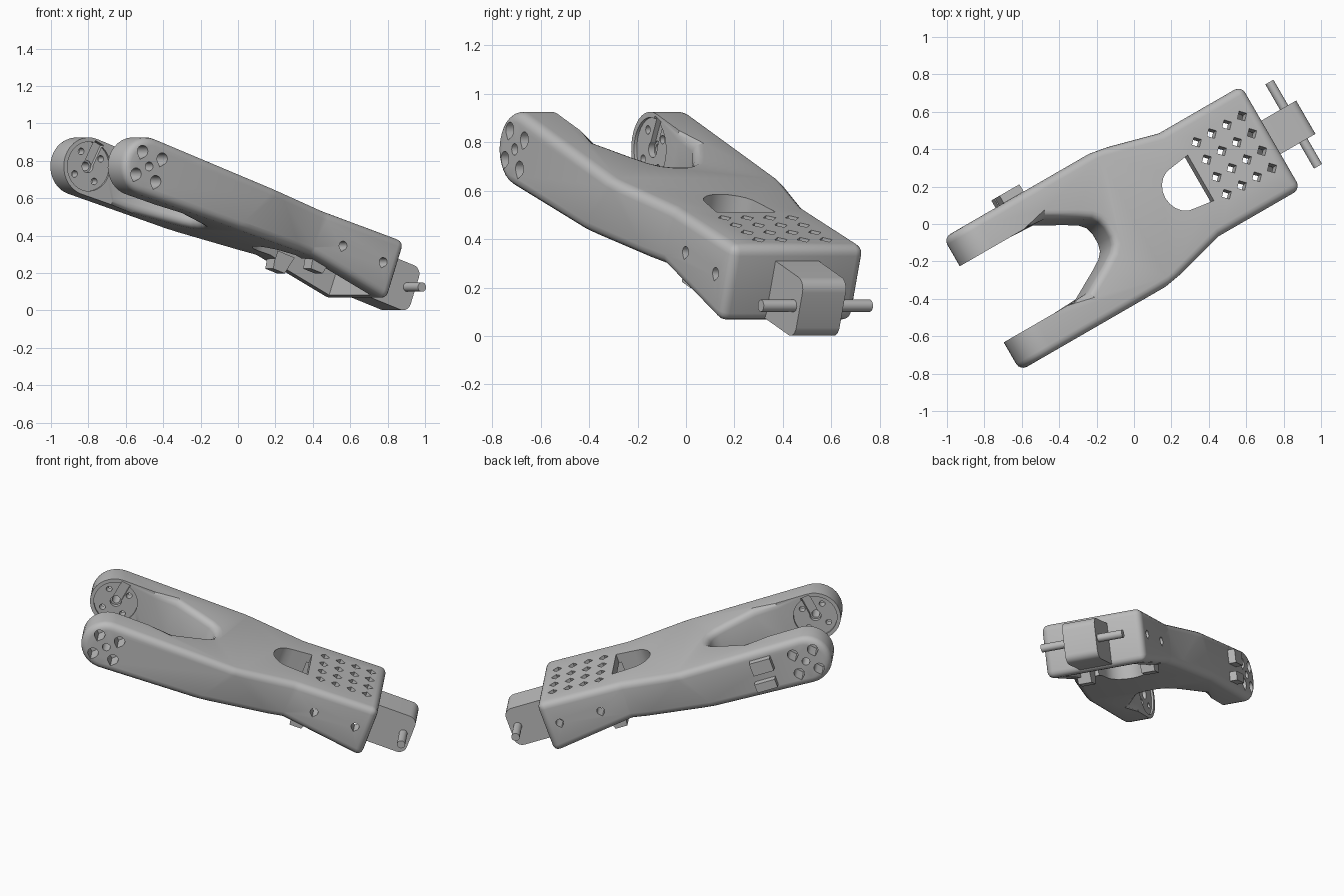
import bpy, bmesh, math
from mathutils import Matrix

old = bpy.data.objects.get("Cube")
if old:
    bpy.data.objects.remove(old, do_unlink=True)

mat = bpy.data.materials.new("matte grey")
mat.use_nodes = True
GREY = (0.5, 0.5, 0.5, 1)
mat.diffuse_color = GREY
mat.node_tree.nodes["Principled BSDF"].inputs["Base Color"].default_value = GREY

# Local frame: x along the arm from the ear pivot, y across, z out of the deck
R = 0.155
PLACE = (Matrix.Translation((-0.68, -0.352, 0.77))
         @ Matrix.Rotation(math.radians(30), 4, 'Z')
         @ Matrix.Rotation(math.radians(19.5), 4, 'Y'))


def add_prism(bm, pts, axis, lo, hi):
    """Extrude a 2D outline along local y or z."""
    def at(p, d):
        return (p[0], d, p[1]) if axis == 'y' else (p[0], p[1], d)
    a = [bm.verts.new(at(p, lo)) for p in pts]
    b = [bm.verts.new(at(p, hi)) for p in pts]
    bm.faces.new(a)
    bm.faces.new(b[::-1])
    for i in range(len(pts)):
        j = (i + 1) % len(pts)
        bm.faces.new((a[i], b[i], b[j], a[j]))
    return a, b


def add_box(bm, x0, x1, y0, y1, z0, z1):
    add_prism(bm, [(x0, y0), (x1, y0), (x1, y1), (x0, y1)], 'z', z0, z1)


def circle(x, z, r, n=20):
    return [(x + r * math.cos(i * math.tau / n), z + r * math.sin(i * math.tau / n)) for i in range(n)]


def teardrop(x, z, r):
    """Round hole drawn out to a point on its lower side."""
    arc = [math.radians(-45 + i * 15) for i in range(19)]
    return [(x + r * math.cos(t), z + r * math.sin(t)) for t in arc] + [(x, z - 1.41 * r)]


def make(name, bm):
    bmesh.ops.recalc_face_normals(bm, faces=bm.faces)
    me = bpy.data.meshes.new(name)
    bm.to_mesh(me)
    bm.free()
    me.materials.append(mat)
    ob = bpy.data.objects.new(name, me)
    bpy.context.collection.objects.link(ob)
    return ob


def combine(ob, bm, op='DIFFERENCE'):
    """Apply a boolean and discard the cutter."""
    tool = make("cutter", bm)
    tool.hide_render = True
    mod = ob.modifiers.new("cut", 'BOOLEAN')
    mod.object, mod.operation, mod.solver = tool, op, 'EXACT'
    bpy.context.view_layer.objects.active = ob
    bpy.ops.object.modifier_apply(modifier=mod.name)
    bpy.data.objects.remove(tool, do_unlink=True)


def round_edges(ob, width, segments, rule):
    bm = bmesh.new()
    bm.from_mesh(ob.data)
    bmesh.ops.remove_doubles(bm, verts=bm.verts, dist=0.0005)
    edges = [e for e in bm.edges if len(e.link_faces) == 2
             and e.calc_face_angle(0) > 0.6 and rule((e.verts[0].co + e.verts[1].co) / 2)]
    bmesh.ops.bevel(bm, geom=edges, offset=width, segments=segments, profile=0.5,
                    affect='EDGES', clamp_overlap=False)
    bm.to_mesh(ob.data)
    bm.free()


# Forked body: plan outline with the open slot between the legs
half = [(-0.3, 0.235), (0.2, 0.235), (0.345, 0.228), (0.5, 0.145), (0.57, 0.103), (0.6, 0.07), (0.612, 0.03)]
plan = [(-0.3, -0.41), (0.79, -0.41), (1.15, -0.318), (1.682, -0.318),
        (1.682, 0.318), (1.15, 0.318), (0.79, 0.41), (-0.3, 0.41)]
plan += half + [(x, -y) for x, y in reversed(half)]
bm = bmesh.new()
low, high = add_prism(bm, plan, 'z', -0.18, 0.18)
for i, j in ((1, 2), (6, 5)):
    low[i].co.x -= 0.19
    bmesh.ops.connect_verts(bm, verts=[high[i], low[j]])
body = make("forked_body", bm)

# Side profile with the round ears at the fork end
side = [(R * math.cos(t), R * math.sin(t)) for t in
        (math.radians(90 + i * 180 / 16) for i in range(17))]
side += [(0.7, -0.125), (1.16, -0.092), (1.9, -0.195), (1.9, 0.176), (1.18, 0.156), (0.79, 0.148)]
bm = bmesh.new()
add_prism(bm, side, 'y', -0.6, 0.6)
combine(body, bm, 'INTERSECT')
round_edges(body, 0.042, 4, lambda c: not (c.x < 0.22 and abs(c.y) < 0.3))

# Window behind the deck, with a rounded rear end
arc = [(1.1 - 0.115 * math.cos(t), 0.125 * math.sin(t)) for t in
       (math.radians(-90 + i * 18) for i in range(11))]
bm = bmesh.new()
add_prism(bm, arc + [(1.215, 0.14), (1.215, -0.14)], 'z', -0.4, 0.4)
combine(body, bm)

# Hollow underside of the block, open below
bm = bmesh.new()
add_box(bm, 1.2, 1.62, -0.22, 0.22, -0.4, 0.1)
combine(body, bm)

# Diamond vents in the deck
bm = bmesh.new()
for i in range(4):
    for j in range(4):
        add_prism(bm, circle(1.295 + 0.098 * i, -0.145 + 0.107 * j, 0.03, 4), 'z', 0.05, 0.3)
combine(body, bm)

# Screw holes through the block sides
bm = bmesh.new()
for x in (1.32, 1.583):
    for s in (-1, 1):
        add_prism(bm, teardrop(x, 0.018, 0.024), 'y', s * 0.2, s * 0.5)
combine(body, bm)

# Ears: shallow horn recess and cable groove on the inner faces
for r, depth in ((0.132, 0.248), (0.034, 0.275)):
    bm = bmesh.new()
    add_prism(bm, circle(0, 0, r, 32), 'y', -depth, depth)
    combine(body, bm)
bm = bmesh.new()
add_box(bm, 0.015, 0.142, -0.27, 0.27, -0.028, 0.028)
bm.transform(Matrix.Rotation(math.radians(-82), 4, 'Y'))
combine(body, bm)

# Ears: through holes, then wider screw pockets on the outer faces
spots = [(0.09 * math.cos(t), 0.09 * math.sin(t)) for t in
         (math.radians(46 + 90 * i) for i in range(4))]
bm = bmesh.new()
for x, z in spots + [(0, 0)]:
    add_prism(bm, circle(x, z, 0.018 if x else 0.024, 16), 'y', -0.6, 0.6)
combine(body, bm)
bm = bmesh.new()
for x, z in spots:
    for s in (-1, 1):
        add_prism(bm, teardrop(x, z, 0.032), 'y', s * 0.3, s * 0.6)
combine(body, bm)

# Tongue with rounded tip corners
bm = bmesh.new()
add_box(bm, 1.63, 1.935, -0.103, 0.103, -0.145, 0.107)
tip = [e for e in bm.edges if all(v.co.x > 1.9 for v in e.verts)
       and abs(e.verts[0].co.y - e.verts[1].co.y) > 0.1]
bmesh.ops.bevel(bm, geom=tip, offset=0.05, segments=6, profile=0.5, affect='EDGES')
parts = [body, make("tongue", bm)]

# Cross pin through the tongue
bm = bmesh.new()
add_prism(bm, circle(1.885, -0.017, 0.025, 24), 'y', -0.26, 0.26)
parts.append(make("cross_pin", bm))

# Connector blocks on the outside of the left leg
for name, x, z, h in (("upper_connector", 0.26, 0.06, 0.042), ("lower_connector", 0.275, -0.065, 0.028)):
    bm = bmesh.new()
    add_box(bm, x - 0.065, x + 0.065, 0.37, 0.455, z - h, z + h)
    parts.append(make(name, bm))

# Small clips under the block, inside its walls
for name, s in (("left_clip", 1), ("right_clip", -1)):
    bm = bmesh.new()
    add_prism(bm, [(1.2, -0.05), (1.215, -0.15), (1.29, -0.15), (1.32, -0.05)], 'y', s * 0.16, s * 0.245)
    parts.append(make(name, bm))

# Place everything in its resting pose and smooth the rounded edges
bpy.ops.object.select_all(action='DESELECT')
for ob in parts:
    ob.matrix_world = PLACE
    ob.select_set(True)
bpy.context.view_layer.objects.active = body
bpy.ops.object.shade_smooth_by_angle(angle=math.radians(30))
